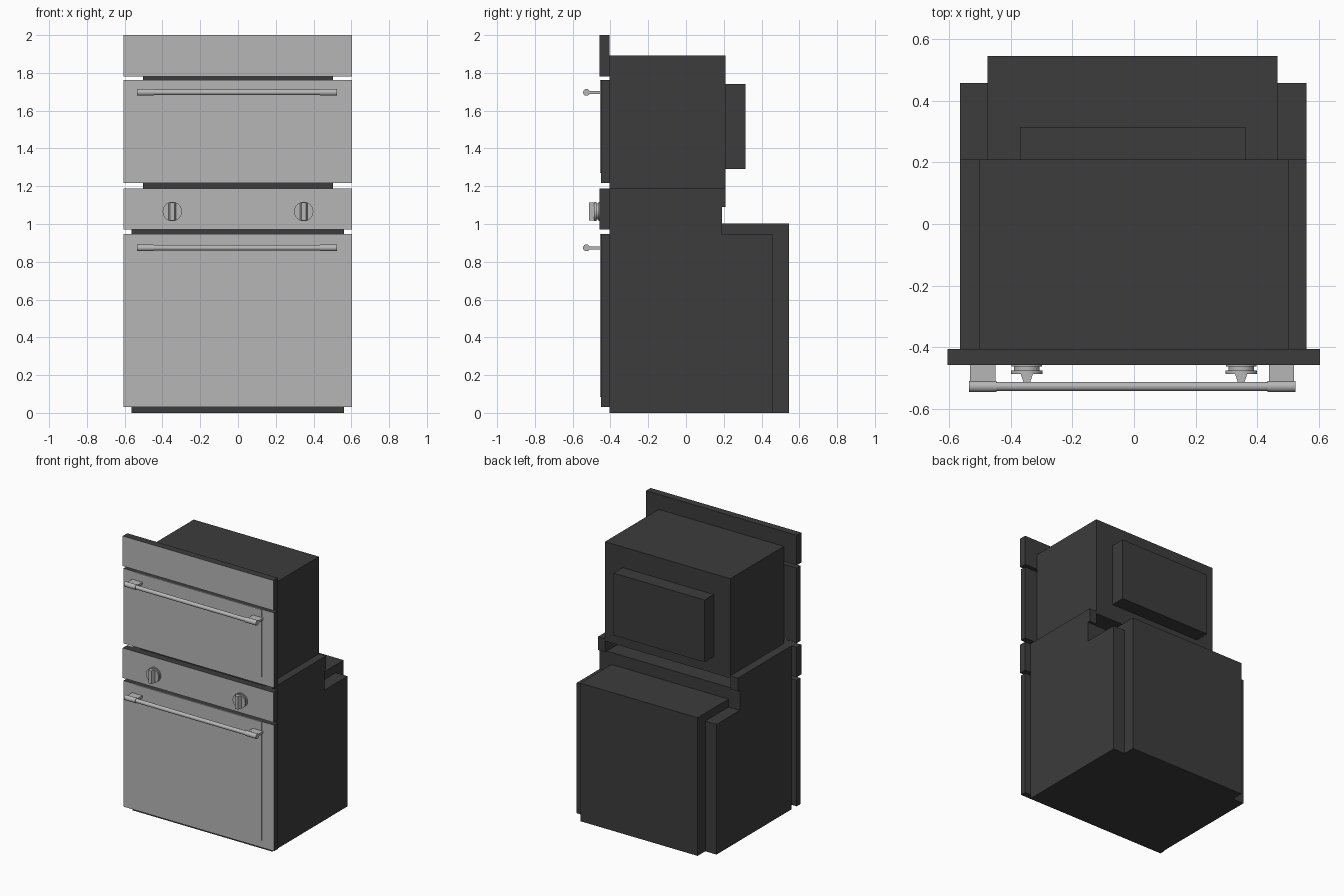
import bpy, bmesh, math
from mathutils import Matrix, Vector

cube = bpy.data.objects.get("Cube")
if cube:
    bpy.data.objects.remove(cube, do_unlink=True)


def material(name, rgb):
    m = bpy.data.materials.new(name)
    m.use_nodes = True
    m.diffuse_color = (*rgb, 1)
    m.node_tree.nodes["Principled BSDF"].inputs["Base Color"].default_value = (*rgb, 1)
    return m


DARK = material("charcoal casing", (0.045, 0.045, 0.045))
STEEL = material("brushed steel", (0.47, 0.47, 0.47))


def finish(name, bm, mats, smooth=False):
    bmesh.ops.recalc_face_normals(bm, faces=bm.faces)
    me = bpy.data.meshes.new(name)
    bm.to_mesh(me)
    bm.free()
    for m in mats:
        me.materials.append(m)
    ob = bpy.data.objects.new(name, me)
    bpy.context.collection.objects.link(ob)
    if smooth:
        bpy.ops.object.select_all(action='DESELECT')
        ob.select_set(True)
        bpy.context.view_layer.objects.active = ob
        bpy.ops.object.shade_smooth_by_angle(angle=math.radians(35))
    return ob


def add_box(bm, x, y, z):
    lo, hi = Vector((x[0], y[0], z[0])), Vector((x[1], y[1], z[1]))
    mat = Matrix.Translation((lo + hi) / 2) @ Matrix.Diagonal((*(hi - lo), 1))
    return bmesh.ops.create_cube(bm, size=1, matrix=mat)["verts"]


def add_cylinder(bm, axis, center, radius, length, sides=32):
    turn = Matrix.Rotation(math.pi / 2, 4, 'Y' if axis == 'X' else 'X')
    bmesh.ops.create_cone(bm, cap_ends=True, segments=sides, radius1=radius,
                          radius2=radius, depth=length,
                          matrix=Matrix.Translation(center) @ turn)


def box(name, x, y, z, mat=DARK):
    bm = bmesh.new()
    add_box(bm, x, y, z)
    return finish(name, bm, [mat])


def faced_box(name, x, y, z):
    """Dark box with a steel front face."""
    ob = box(name, x, y, z)
    ob.data.materials.append(STEEL)
    for p in ob.data.polygons:
        if p.normal.y < -0.9:
            p.material_index = 1
    return ob


# Casing
FRONT = -0.405
WIDE = (-0.565, 0.56)
box("lower_casing", WIDE, (FRONT, 0.457), (0, 0.945))
box("lower_casing_neck", WIDE, (FRONT, 0.19), (0.945, 1.09))
box("lower_back_housing", (-0.475, 0.466), (0.19, 0.545), (0, 1.003))
box("upper_casing", (-0.503, 0.503), (FRONT, 0.21), (1.17, 1.892))
box("upper_back_cover", (-0.37, 0.362), (0.21, 0.315), (1.29, 1.742))
box("right_support_rail", (WIDE[0], -0.503), (FRONT, 0.21), (1.09, 1.187))
box("left_support_rail", (0.503, WIDE[1]), (FRONT, 0.21), (1.09, 1.187))

# Fascia panels and doors
FASCIA = (-0.606, 0.604)
faced_box("top_panel", FASCIA, (-0.457, FRONT), (1.782, 2.0))
faced_box("control_panel", FASCIA, (-0.457, FRONT), (0.97, 1.187))
for label, bottom, top in (("upper", 1.217, 1.762), ("lower", 0.032, 0.947)):
    faced_box(label + "_door", FASCIA, (-0.449, FRONT), (bottom, top))
    box(label + "_door_inner_panel", (-0.513, 0.507), (-0.455, -0.449),
        (bottom + 0.053, top), STEEL)

# Handles: a bar with thicker end ferrules on flat standoffs
for label, z in (("upper", 1.697), ("lower", 0.874)):
    bm = bmesh.new()
    cx, cy = -0.006, -0.527
    add_cylinder(bm, 'X', (cx, cy, z), 0.0145, 0.9)
    for side in (-1, 1):
        x = cx + side * 0.485
        add_cylinder(bm, 'X', (x, cy, z), 0.018, 0.09)
        add_box(bm, (x - 0.041, x + 0.041), (cy, -0.453), (z - 0.008, z + 0.008))
    finish(label + "_handle", bm, [STEEL], smooth=True)

# Knobs: stepped discs with a tapered grip
for label, x in (("right", -0.348), ("left", 0.348)):
    bm = bmesh.new()
    z = 1.066
    for radius, back, front in ((0.05, -0.457, -0.463), (0.042, -0.463, -0.475),
                                (0.051, -0.475, -0.486)):
        add_cylinder(bm, 'Y', (x, (back + front) / 2, z), radius, back - front)
    grip = add_box(bm, (x - 0.02, x + 0.02), (-0.513, -0.486), (z - 0.047, z + 0.047))
    for v in grip:
        if v.co.y < -0.5:
            v.co.x = x + (v.co.x - x) * 0.55
    finish(label + "_knob", bm, [STEEL], smooth=True)
